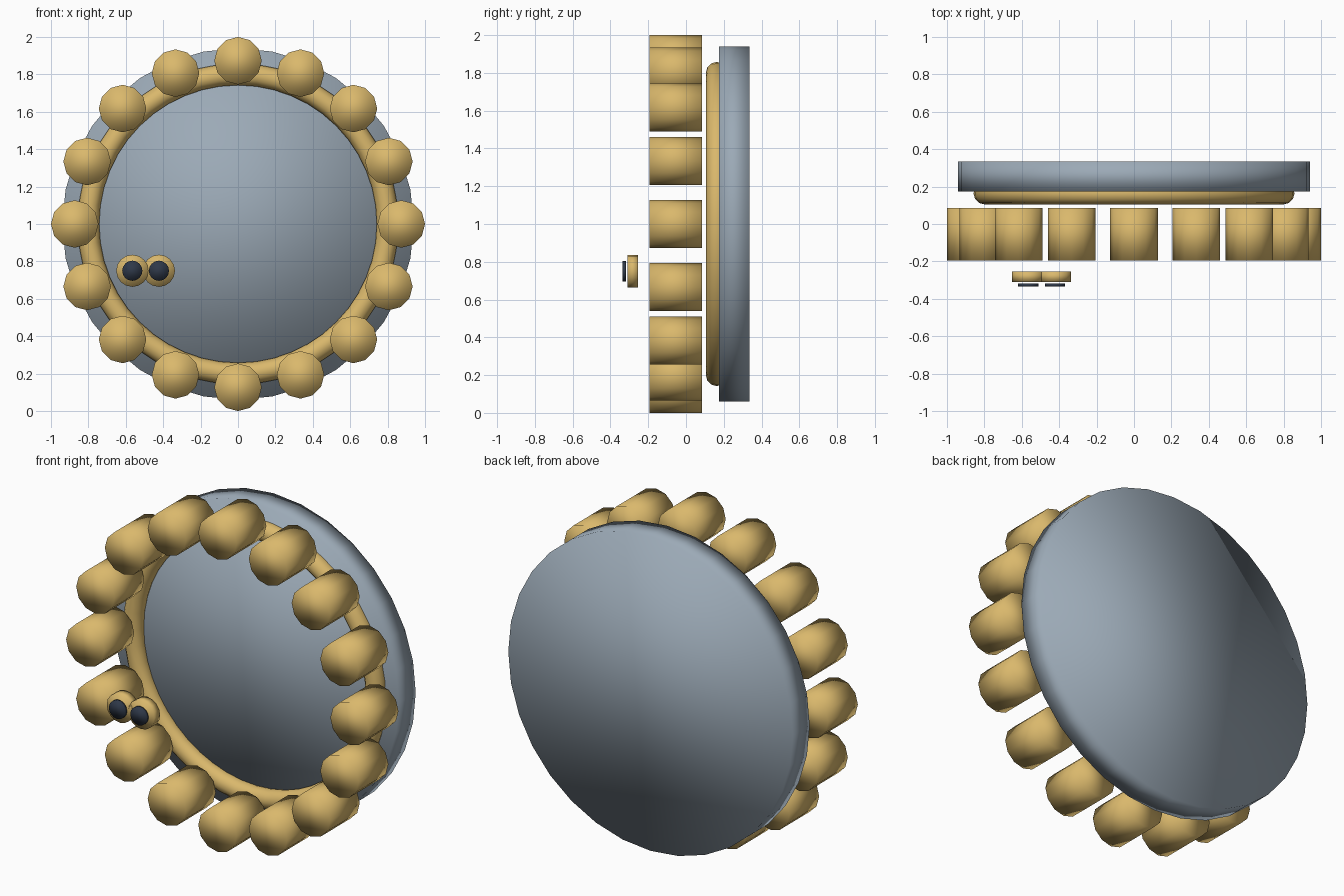
import bpy
from math import sin, cos, tau

cube = bpy.data.objects.get("Cube")
if cube:
    bpy.data.objects.remove(cube, do_unlink=True)


def material(name, rgb):
    mat = bpy.data.materials.new(name)
    mat.use_nodes = True
    mat.diffuse_color = (*rgb, 1)
    mat.node_tree.nodes["Principled BSDF"].inputs["Base Color"].default_value = (*rgb, 1)
    return mat


gold = material("warm gold", (0.70, 0.48, 0.15))
steel = material("blue grey", (0.33, 0.40, 0.47))
navy = material("dark navy", (0.028, 0.040, 0.066))


def finish(name, mat):
    obj = bpy.context.object
    obj.name = obj.data.name = name
    obj.data.materials.append(mat)
    bpy.ops.object.shade_smooth()
    return obj


def drum(name, mat, x, z, radius, front, back, sides):
    """Cylinder with its axis along y, between front and back."""
    bpy.ops.mesh.primitive_cylinder_add(
        vertices=sides, radius=radius, depth=back - front,
        location=(x, (front + back) / 2, z), rotation=(tau / 4, 0, 0))
    return finish(name, mat)


# Backing disc
drum("backing_disc", steel, 0, 1, 0.94, 0.175, 0.335, 32)

# Raised ring on the disc
bpy.ops.mesh.primitive_torus_add(
    major_radius=0.80, minor_radius=0.058, major_segments=48, minor_segments=12,
    location=(0, 0.163, 1), rotation=(tau / 4, 0, 0))
finish("rim_ring", gold)

# Circle of studs around the rim
STUDS = 16
for i in range(STUDS):
    a = tau * i / STUDS
    drum(f"stud_{i + 1}", gold, 0.873 * sin(a), 1 + 0.873 * cos(a),
         0.127, -0.194, 0.086, 12)

# Pair of small buttons with dark centres
for side, x in (("right", -0.565), ("left", -0.423)):
    drum(f"{side}_button", gold, x, 0.75, 0.086, -0.309, -0.253, 16)
    drum(f"{side}_button_centre", navy, x, 0.75, 0.054, -0.335, -0.317, 16)
